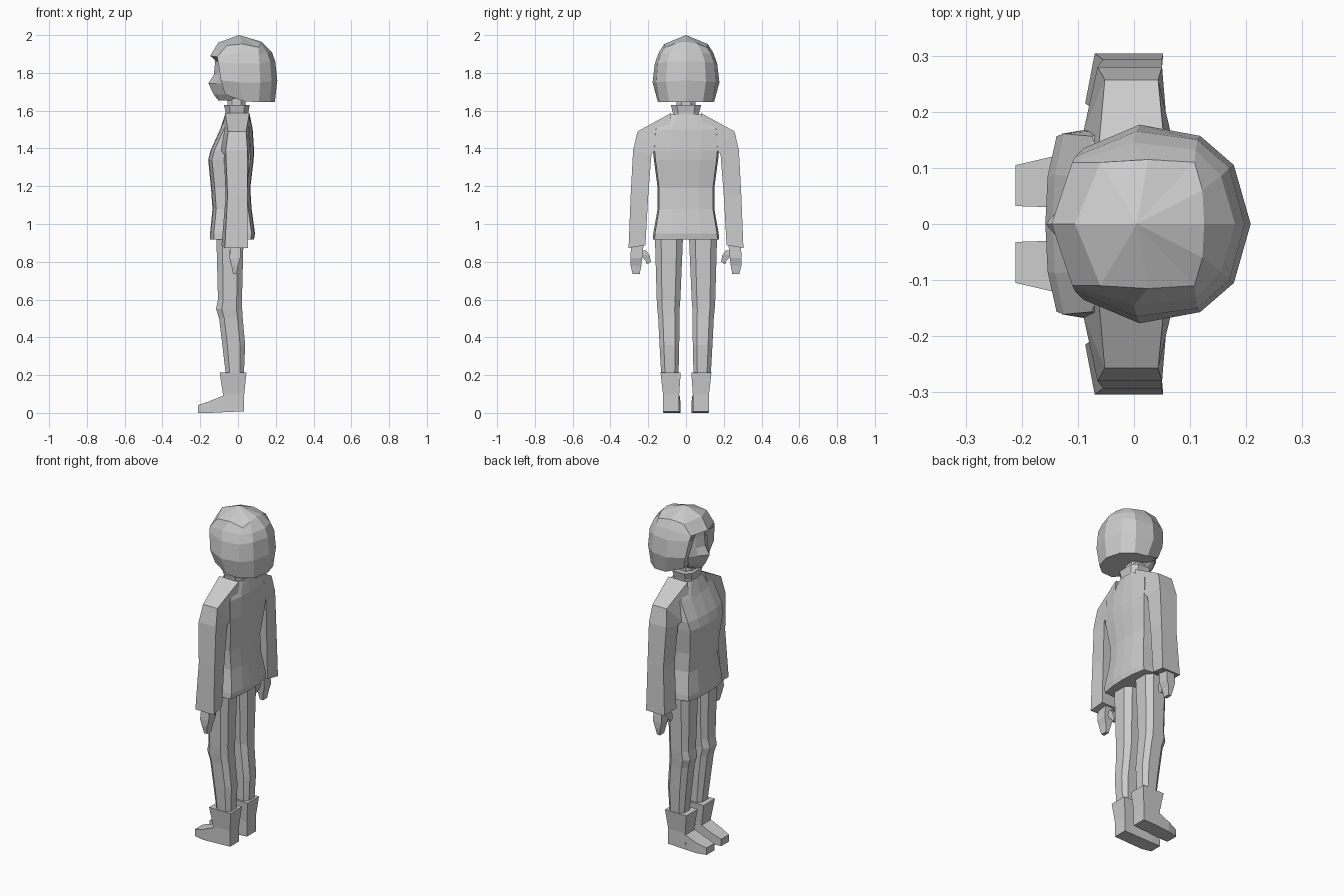
import bpy, bmesh
from mathutils import Vector

grey = bpy.data.materials.new("plain grey")
grey.diffuse_color = (0.6, 0.6, 0.6, 1)


def loft(name, rings, both=False, apex=None):
    """Skin equal-sized point rings, cap the ends, optionally mirror across y = 0."""
    bm = bmesh.new()
    for s in ((1, -1) if both else (1,)):
        vs = [[bm.verts.new((x, y * s, z)) for x, y, z in r] for r in rings]
        n = len(vs[0])
        for a, b in zip(vs, vs[1:]):
            for i in range(n):
                j = (i + 1) % n
                bm.faces.new((a[i], a[j], b[j], b[i]))
        bm.faces.new(vs[0])
        if apex:
            top = bm.verts.new(apex)
            for i in range(n):
                bm.faces.new((vs[-1][i], vs[-1][(i + 1) % n], top))
        else:
            bm.faces.new(vs[-1])
    bmesh.ops.recalc_face_normals(bm, faces=bm.faces)
    me = bpy.data.meshes.new(name)
    bm.to_mesh(me)
    bm.free()
    me.materials.append(grey)
    ob = bpy.data.objects.new(name, me)
    bpy.context.collection.objects.link(ob)
    return ob


def sym(half):
    """Complete a half ring (front centre to back centre) by mirroring in y."""
    return half + [(x, -y, z) for x, y, z in reversed(half[1:-1])]


def box(x0, x1, y0, y1, z, c=0.0):
    """Horizontal rectangle with corners cut by fraction c."""
    if not c:
        return [(x0, y0, z), (x1, y0, z), (x1, y1, z), (x0, y1, z)]
    a, b = (x1 - x0) * c, (y1 - y0) * c
    return [(x0 + a, y0, z), (x1 - a, y0, z), (x1, y0 + b, z), (x1, y1 - b, z),
            (x1 - a, y1, z), (x0 + a, y1, z), (x0, y1 - b, z), (x0, y0 + b, z)]


# Hair: bobbed cap with a pointed fringe over the face
hair = [
    [(-.05, 0, 1.68), (-.068, .12, 1.685), (.03, .15, 1.65), (.11, .14, 1.645), (.17, .09, 1.645), (.195, 0, 1.645)],
    [(-.07, 0, 1.76), (-.09, .135, 1.76), (.01, .177, 1.75), (.118, .157, 1.75), (.178, .105, 1.755), (.208, 0, 1.76)],
    [(-.09, 0, 1.86), (-.105, .12, 1.855), (.005, .165, 1.85), (.113, .15, 1.85), (.17, .1, 1.86), (.197, 0, 1.86)],
    [(-.147, 0, 1.89), (-.11, .11, 1.885), (.0, .145, 1.905), (.11, .132, 1.9), (.155, .085, 1.905), (.18, 0, 1.91)],
    [(-.105, 0, 1.96), (-.06, .11, 1.945), (.025, .115, 1.953), (.108, .11, 1.935), (.122, .06, 1.955), (.125, 0, 1.965)],
]
loft("hair", [sym(r) for r in hair], apex=(.005, 0, 2.0))

# Face: chin, nose ridge, eye hollow
face = [  # z, centre x, cheek x, half width
    (1.655, -.105, -.095, .045), (1.685, -.128, -.108, .07), (1.745, -.157, -.115, .1),
    (1.79, -.128, -.105, .11), (1.85, -.122, -.1, .11), (1.885, -.125, -.1, .1)]
loft("face", [sym([(c, 0, z), (k, w * .5, z), (k + .04, w, z), (.03, w * .9, z), (.04, 0, z)])
              for z, c, k, w in face])

# Neck and collar
loft("neck", [box(-.055, .04, -.05, .05, z, .25) for z in (1.57, 1.7)])
loft("collar", [box(-.065, .055, -.07, .07, 1.57, .2), box(-.065, .055, -.07, .07, 1.59, .2),
                box(-.075, .062, -.08, .08, 1.63, .2)])

# Jacket body
jacket = [  # z, front x, back x, half width
    (.918, -.148, .085, .175), (.95, -.148, .09, .173), (1.08, -.135, .072, .15), (1.19, -.143, .065, .15),
    (1.34, -.158, .083, .17), (1.39, -.145, .085, .175), (1.5, -.095, .078, .17), (1.58, -.068, .062, .09)]
loft("jacket", [sym([(f, 0, z), (f + .004, w * .5, z), (f + .02, w * .92, z), (f * .3, w, z),
                     (b - .018, w * .95, z), (b - .003, w * .45, z), (b, 0, z)])
                for z, f, b, w in jacket])

# Sleeves with sloping shoulders: outer y, z, inner y, z, outer x pair, inner x pair
sleeve = [
    (.08, 1.587, .1, 1.41, (-.068, .06), (-.1, .07)),
    (.257, 1.49, .165, 1.39, (-.052, .043), (-.09, .065)),
    (.28, 1.39, .183, 1.37, (-.065, .05), (-.075, .058)),
    (.293, 1.15, .2, 1.15, (-.055, .05), (-.065, .05)),
    (.304, .873, .215, .888, (-.07, .052), (-.087, .045))]
loft("sleeves", [[(o[0], yo, zo), (o[1], yo, zo), (i[1], yi, zi), (i[0], yi, zi)]
                 for yo, zo, yi, zi, o, i in sleeve], both=True)

# Hands and thumbs
loft("hands", [box(-.04, .012, .225, .29, .89), box(-.045, .012, .232, .295, .82),
               box(-.035, .0, .237, .293, .78), box(-.026, -.006, .245, .283, .735)], both=True)
loft("thumbs", [box(-.045, -.01, .21, .25, .86), box(-.045, -.01, .193, .245, .835),
                box(-.042, -.018, .186, .21, .8), box(-.038, -.022, .2, .212, .79)], both=True)

# Trouser legs
legs = [  # z, x range, y range
    (.95, -.115, .03, .015, .165), (.6, -.106, .021, .03, .155), (.55, -.116, .022, .034, .152),
    (.5, -.1, .025, .034, .147), (.36, -.083, .038, .036, .14), (.18, -.062, .03, .04, .13)]
loft("trouser_legs", [box(a, b, c, d, z, .22) for z, a, b, c, d in legs], both=True)

# Boots: flared cuff shaft plus tapered toe
loft("boot_shafts", [box(-.085, .033, .036, .122, .008), box(-.08, .033, .036, .122, .1),
                     box(-.097, .045, .028, .135, .215)], both=True)
loft("boot_feet", [[(x, y0, z0), (x, y1, z0), (x, y1, z1), (x, y0, z1)] for x, y0, y1, z0, z1 in
                   ((.033, .037, .12, .008, .06), (-.07, .034, .121, .004, .095),
                    (-.15, .03, .119, 0, .062), (-.211, .032, .105, 0, .042))], both=True)
